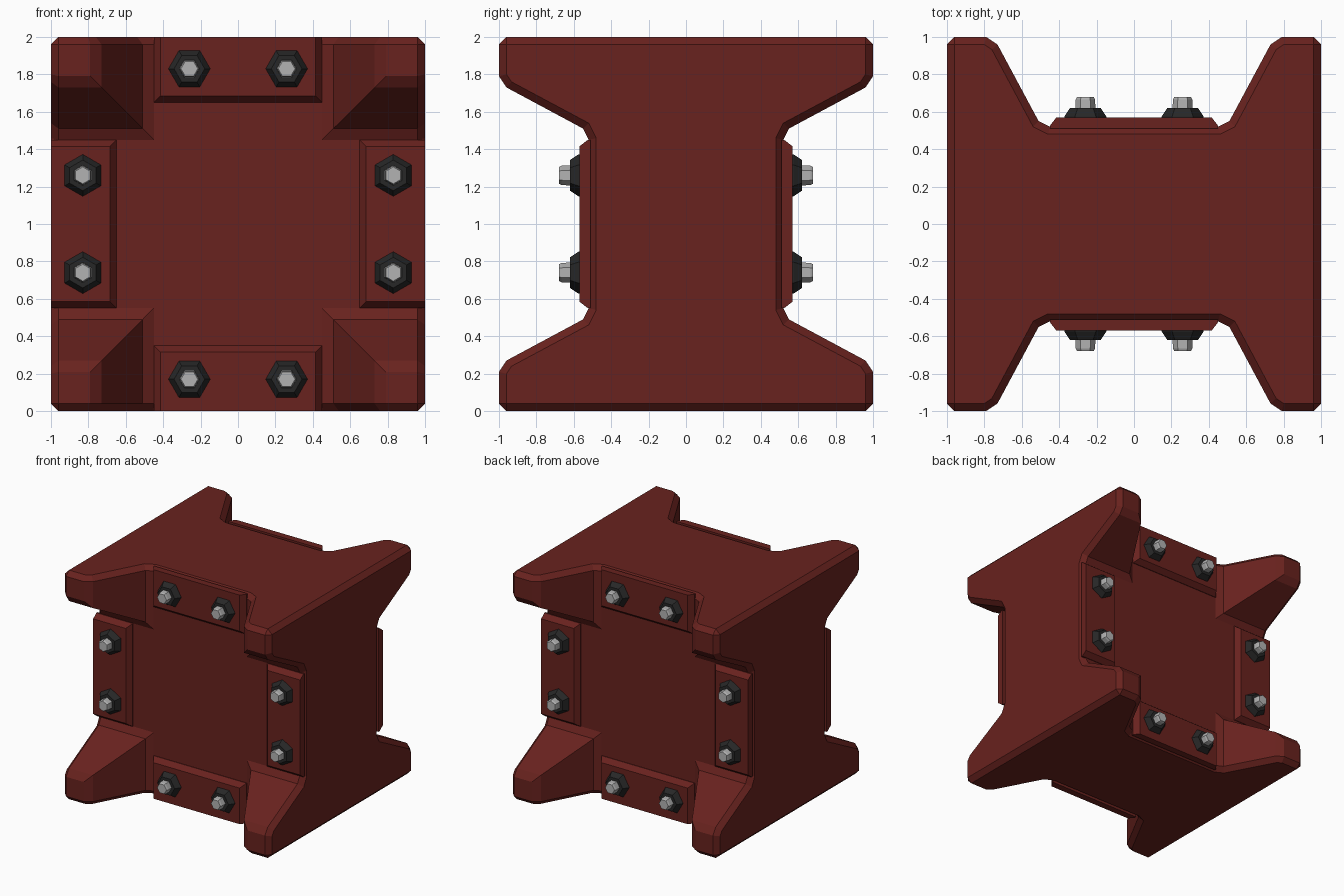
import bpy, bmesh, math

if "Cube" in bpy.data.objects:
    bpy.data.objects.remove(bpy.data.objects["Cube"])

def material(name, rgb):
    m = bpy.data.materials.new(name)
    m.diffuse_color = (*rgb, 1)
    m.use_nodes = True
    m.node_tree.nodes["Principled BSDF"].inputs["Base Color"].default_value = m.diffuse_color
    return m

RED = material("red_paint", (0.14, 0.016, 0.013))
BLACK = material("black_metal", (0.02, 0.02, 0.02))
STEEL = material("steel", (0.45, 0.45, 0.45))

def finish(bm, name, mat):
    bmesh.ops.recalc_face_normals(bm, faces=bm.faces)
    me = bpy.data.meshes.new(name)
    bm.to_mesh(me)
    bm.free()
    me.materials.append(mat)
    ob = bpy.data.objects.new(name, me)
    bpy.context.collection.objects.link(ob)
    return ob

def loft(name, sections, mat):
    """Join closed loops of equal length and cap both ends."""
    bm = bmesh.new()
    loops = [[bm.verts.new(p) for p in s] for s in sections]
    n = len(loops[0])
    for a, b in zip(loops, loops[1:]):
        for i in range(n):
            j = (i + 1) % n
            bm.faces.new((a[i], a[j], b[j], b[i]))
    bm.faces.new(loops[0])
    bm.faces.new(loops[-1])
    return finish(bm, name, mat)

# t runs across a side, s along it, d outwards from the block's centre
def place(t, s, d, upright, side):
    return (t, side * d, 1 + s) if upright else (s, side * d, 1 + t)

# Chamfered block
bm = bmesh.new()
bmesh.ops.create_cube(bm, size=2)
bmesh.ops.translate(bm, verts=bm.verts, vec=(0, 0, 1))
bmesh.ops.bevel(bm, geom=bm.edges[:], offset=0.04, segments=1, affect='EDGES')
block = finish(bm, "block", RED)

# Crossing notches front and back, flared at their ends to chamfer the rims
inner = [(0.45, 0.52), (0.51, 0.55), (0.73, 0.96), (0.88, 1.06)]
outer = [(0.469, 0.44), (0.569, 0.49), (0.79, 0.905), (1.02, 1.06)]
for side in (-1, 1):
    for upright in (False, True):
        secs = []
        for s, prof in ((-1.04, outer), (-0.96, inner), (0.96, inner), (1.04, outer)):
            full = prof + [(-t, d) for t, d in reversed(prof)]
            secs.append([place(t, s, d, upright, side) for t, d in full])
        cutter = loft("notch_cutter", secs, RED)
        cutter.hide_render = True
        mod = block.modifiers.new("notch", 'BOOLEAN')
        mod.operation = 'DIFFERENCE'
        mod.solver = 'EXACT'
        mod.object = cutter
        bpy.context.view_layer.objects.active = block
        bpy.ops.object.modifier_apply(modifier=mod.name)
        bpy.data.objects.remove(cutter)

def hexagon(t0, s0, d, r, upright, side):
    return [place(t0 + r * math.cos(math.radians(60 * k)),
                  s0 + r * math.sin(math.radians(60 * k)), d, upright, side)
            for k in range(6)]

# Edge plates with two nuts and bolts each
for side, face in ((-1, "front"), (1, "back")):
    for upright in (True, False):
        for end in (-1, 1):
            where = ("top" if end > 0 else "bottom") if upright else ("right" if end > 0 else "left")
            tag = face + "_" + where
            secs = []
            for d, w, lo in ((0.51, 0.45, 0.65), (0.525, 0.45, 0.65), (0.57, 0.415, 0.685)):
                secs.append([place(t, end * s, d, upright, side)
                             for t, s in ((-w, lo), (w, lo), (w, 1), (-w, 1))])
            loft(tag + "_plate", secs, RED)
            for i, t in enumerate((-0.26, 0.26), 1):
                s = end * 0.83
                loft(f"{tag}_nut_{i}", [hexagon(t, s, d, r, upright, side)
                     for d, r in ((0.56, 0.112), (0.575, 0.112), (0.62, 0.082))], BLACK)
                loft(f"{tag}_bolt_{i}", [hexagon(t, s, d, r, upright, side)
                     for d, r in ((0.61, 0.054), (0.665, 0.052), (0.68, 0.045))], STEEL)
